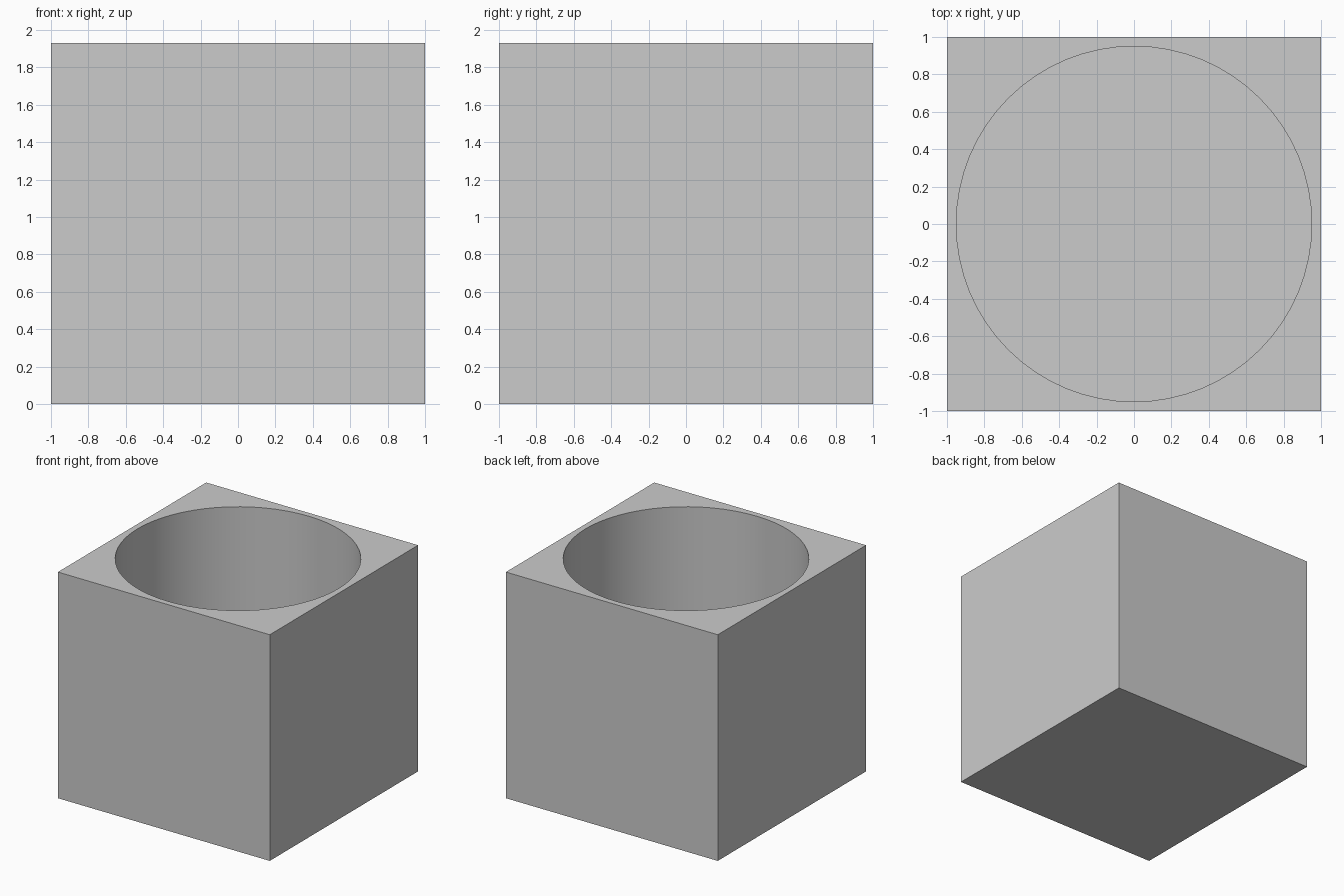
import bpy
import math

if "Cube" in bpy.data.objects:
    bpy.data.objects.remove(bpy.data.objects["Cube"])

HEIGHT = 1.93
RADIUS = 0.95
FLOOR = 0.05

# Square outer block
bpy.ops.mesh.primitive_cube_add(size=1, location=(0, 0, HEIGHT / 2))
planter = bpy.context.object
planter.name = "square_planter"
planter.scale = (2, 2, HEIGHT)
bpy.ops.object.transform_apply(location=True, rotation=False, scale=True)

# Round cavity, open at the top
depth = HEIGHT - FLOOR + 0.2
bpy.ops.mesh.primitive_cylinder_add(vertices=64, radius=RADIUS, depth=depth,
                                    location=(0, 0, FLOOR + depth / 2))
cutter = bpy.context.object
cutter.name = "cavity_cutter"
cutter.hide_render = True

cut = planter.modifiers.new("cavity", 'BOOLEAN')
cut.operation = 'DIFFERENCE'
cut.solver = 'EXACT'
cut.object = cutter

# Bake the cut, then smooth only the round wall
bpy.ops.object.select_all(action='DESELECT')
bpy.context.view_layer.objects.active = planter
planter.select_set(True)
bpy.ops.object.modifier_apply(modifier=cut.name)
bpy.data.objects.remove(cutter)
bpy.ops.object.shade_smooth_by_angle(angle=math.radians(30))
